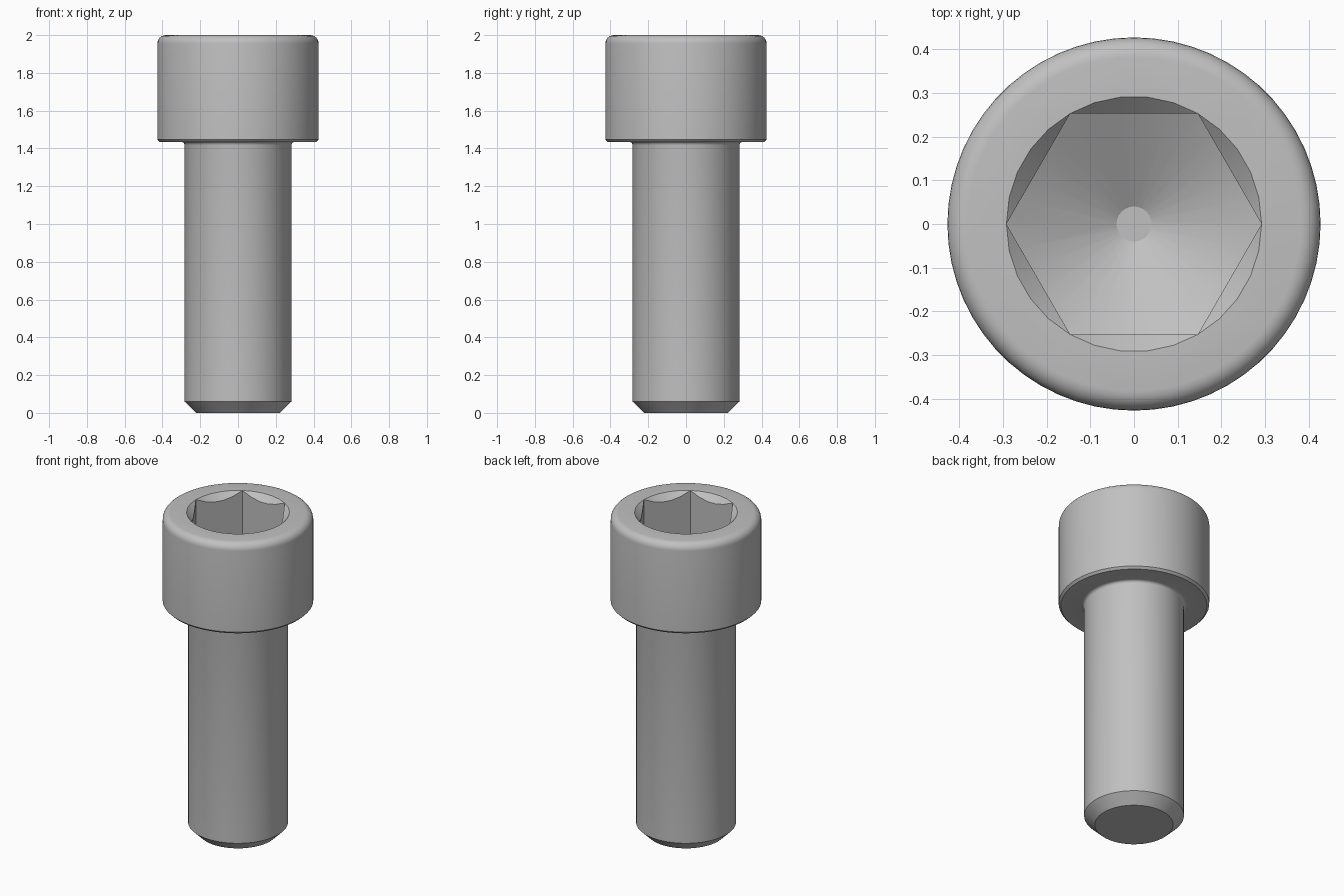
import bpy
import bmesh
from math import cos, sin, pi, radians

cube = bpy.data.objects.get("Cube")
if cube:
    bpy.data.objects.remove(cube)

steel = bpy.data.materials.new("grey_steel")
steel.use_nodes = True
GREY = (0.53, 0.53, 0.53, 1)
steel.diffuse_color = GREY
steel.node_tree.nodes["Principled BSDF"].inputs["Base Color"].default_value = GREY


def lathe(name, profile, sides):
    """Closed solid of revolution from (radius, height) points, bottom to top."""
    bm = bmesh.new()
    rings = []
    for r, z in profile:
        rings.append([bm.verts.new((r * cos(2 * pi * i / sides), r * sin(2 * pi * i / sides), z))
                      for i in range(sides)])
    for low, high in zip(rings, rings[1:]):
        for i in range(sides):
            j = (i + 1) % sides
            bm.faces.new((low[i], low[j], high[j], high[i]))
    bm.faces.new(rings[0][::-1])
    bm.faces.new(rings[-1])
    mesh = bpy.data.meshes.new(name)
    bm.to_mesh(mesh)
    bm.free()
    mesh.materials.append(steel)
    obj = bpy.data.objects.new(name, mesh)
    bpy.context.collection.objects.link(obj)
    return obj


def combine(obj, cutter, operation):
    """Apply a boolean and discard the cutter."""
    cutter.hide_render = True
    mod = obj.modifiers.new(operation, 'BOOLEAN')
    mod.operation, mod.object, mod.solver = operation, cutter, 'EXACT'
    bpy.context.view_layer.objects.active = obj
    bpy.ops.object.modifier_apply(modifier=mod.name)
    bpy.data.objects.remove(cutter)


def arc(r, z, radius, start, end, steps=6):
    """Profile points of a rounded corner."""
    angles = [radians(start + (end - start) * i / steps) for i in range(steps + 1)]
    return [(r + radius * cos(a), z + radius * sin(a)) for a in angles]


# Shank with chamfered tip, neck fillet, and head with rounded top rim
HEAD_R, SHANK_R, HEAD_Z = 0.427, 0.283, 1.435
profile = [(0.222, 0), (SHANK_R, 0.06)]
profile += arc(SHANK_R + 0.018, HEAD_Z - 0.018, 0.018, 180, 90, 4)
profile += [(HEAD_R - 0.013, HEAD_Z), (HEAD_R, HEAD_Z + 0.013)]
profile += arc(HEAD_R - 0.045, 2 - 0.045, 0.045, 0, 90)
screw = lathe("socket_cap_screw", profile, 60)

# Hexagonal socket ending in a shallow cone, with a countersunk mouth
SOCKET_R = 0.292
socket = lathe("hex_socket_cutter", [(SOCKET_R, 1.45), (SOCKET_R, 2.1)], 6)
drill = lathe("drill_point_cutter", [(0.04, 1.56), (0.32, 1.72), (0.32, 2.2)], 30)
combine(socket, drill, 'INTERSECT')
combine(screw, socket, 'DIFFERENCE')
mouth = lathe("mouth_cutter", [(0.232, 1.94), (0.312, 2.02)], 30)
combine(screw, mouth, 'DIFFERENCE')

# Smooth the round walls, keep edges crisp
bpy.ops.object.select_all(action='DESELECT')
screw.select_set(True)
bpy.context.view_layer.objects.active = screw
bpy.ops.object.shade_smooth_by_angle(angle=radians(25))
